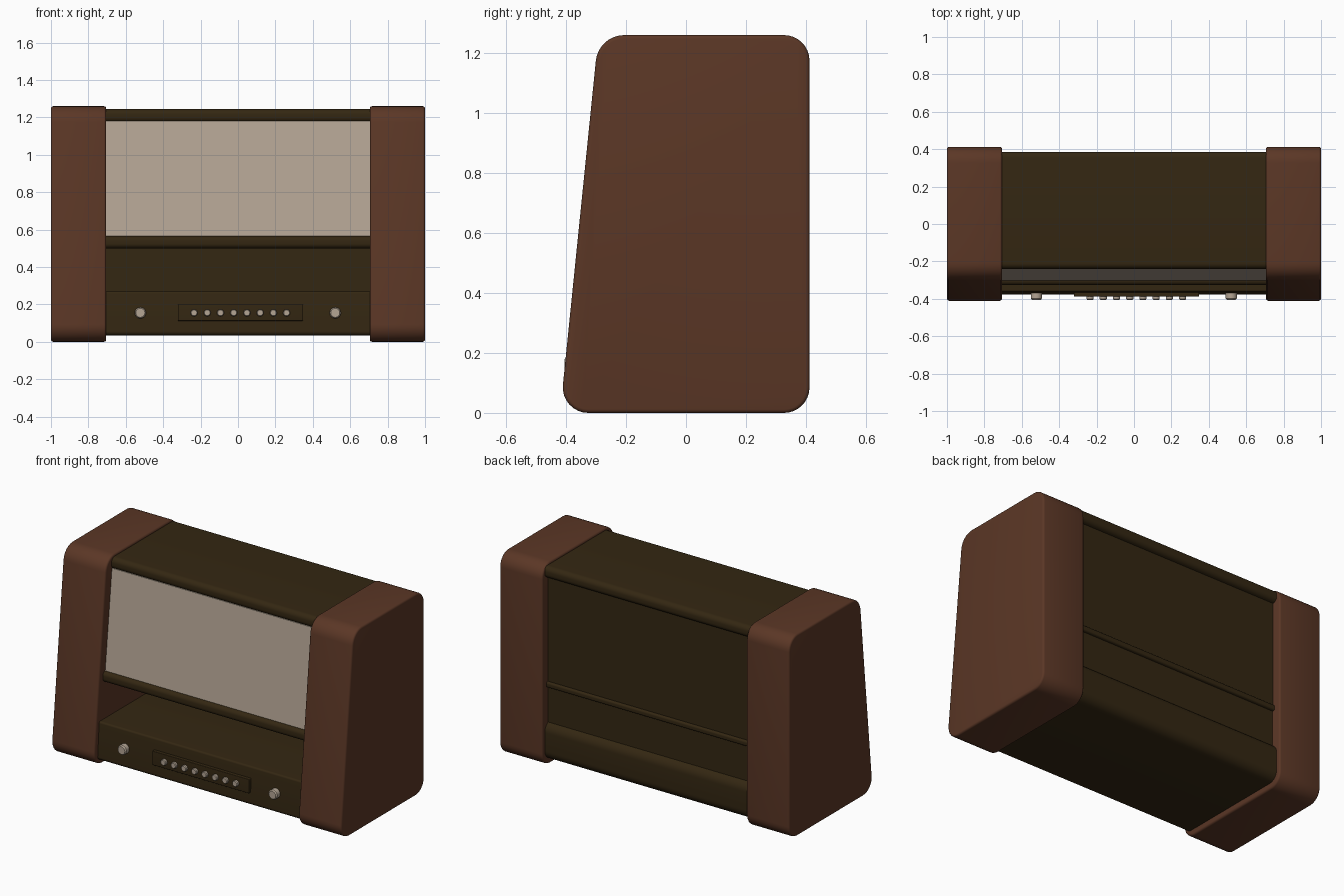
import bpy, bmesh, math
from mathutils import Vector

if "Cube" in bpy.data.objects:
    bpy.data.objects.remove(bpy.data.objects["Cube"])


def material(name, rgb):
    m = bpy.data.materials.new(name)
    m.diffuse_color = (*rgb, 1)
    m.use_nodes = True
    m.node_tree.nodes["Principled BSDF"].inputs["Base Color"].default_value = m.diffuse_color
    return m


WOOD = material("reddish brown", (0.105, 0.038, 0.019))
DARK = material("dark olive brown", (0.034, 0.020, 0.006))
CREAM = material("warm cream", (0.46, 0.38, 0.30))


def rounded(points, n=8):
    """Round each (y, z, radius) corner of a polygon."""
    out = []
    for i, (y, z, r) in enumerate(points):
        p = Vector((y, z))
        if r == 0:
            out.append(p)
            continue
        a = (Vector(points[i - 1][:2]) - p).normalized()
        b = (Vector(points[(i + 1) % len(points)][:2]) - p).normalized()
        half = a.angle(b) / 2
        c = p + (a + b).normalized() * (r / math.sin(half))
        s = p + a * (r / math.tan(half)) - c
        e = p + b * (r / math.tan(half)) - c
        sweep = s.angle(e)
        for k in range(n + 1):
            t = k / n
            out.append(c + (s * math.sin((1 - t) * sweep) + e * math.sin(t * sweep)) / math.sin(sweep))
    return out


def finish(name, bm, mat):
    bmesh.ops.recalc_face_normals(bm, faces=bm.faces[:])
    me = bpy.data.meshes.new(name)
    bm.to_mesh(me)
    bm.free()
    me.materials.append(mat)
    for p in me.polygons:
        p.use_smooth = True
    me.set_sharp_from_angle(angle=math.radians(32))
    ob = bpy.data.objects.new(name, me)
    bpy.context.collection.objects.link(ob)
    return ob


def prism(name, points, x0, x1, mat, bevel=0.0):
    """Extrude a rounded y-z profile along x."""
    bm = bmesh.new()
    pts = rounded(points)
    caps = [[bm.verts.new((x, p.x, p.y)) for p in pts] for x in (x0, x1)]
    for c in caps:
        bm.faces.new(c)
    rims = [e for e in bm.edges]
    for i in range(len(pts)):
        j = (i + 1) % len(pts)
        bm.faces.new((caps[0][i], caps[0][j], caps[1][j], caps[1][i]))
    bmesh.ops.recalc_face_normals(bm, faces=bm.faces[:])
    if bevel:
        bmesh.ops.bevel(bm, geom=rims, offset=bevel, segments=3, profile=0.5, affect='EDGES')
    return finish(name, bm, mat)


def box(y0, y1, z0, z1, r):
    return [(y0, z0, r), (y1, z0, r), (y1, z1, r), (y0, z1, r)]


def button(name, x, z, y_back, y_front, r, seg):
    """Round button facing the front with a softened rim."""
    bm = bmesh.new()
    rings = []
    for y, rr in ((y_back, r), (y_front + r * .25, r), (y_front, r * .8)):
        rings.append([bm.verts.new((x + rr * math.cos(2 * math.pi * k / seg), y,
                                    z + rr * math.sin(2 * math.pi * k / seg))) for k in range(seg)])
    for a, b in zip(rings, rings[1:]):
        for k in range(seg):
            bm.faces.new((a[k], a[(k + 1) % seg], b[(k + 1) % seg], b[k]))
    bm.faces.new(rings[0])
    bm.faces.new(rings[-1])
    return finish(name, bm, CREAM)


# Thick wooden end cheeks with a leaning front
cheek = [(-0.42, 0, 0.085), (0.412, 0, 0.085), (0.412, 1.26, 0.085), (-0.292, 1.26, 0.095)]
prism("right_cheek", cheek, 0.705, 1.0, WOOD, 0.012)
prism("left_cheek", cheek, -1.0, -0.705, WOOD, 0.012)

# Upper housing, with trim rolls along its edges
W = 0.72
prism("upper_housing", [(-0.295, 0.51, 0), (0.355, 0.51, 0), (0.355, 1.235, 0), (-0.225, 1.235, 0)], -W, W, DARK)
prism("top_board", box(-0.24, 0.386, 1.172, 1.245, 0.03), -W, W, DARK)
prism("lower_front_trim", box(-0.327, -0.26, 0.5, 0.565, 0.025), -W, W, DARK)
prism("rear_trim", box(0.33, 0.37, 0.485, 0.52, 0.012), -W, W, DARK)

# Cream speaker panel
prism("speaker_panel", [(-0.304, 0.555, 0), (-0.25, 0.555, 0), (-0.19, 1.18, 0), (-0.236, 1.18, 0)], -0.71, 0.71, CREAM)

# Open slot is closed by the back panel, above the base
prism("back_panel", box(0.32, 0.352, 0.2, 0.53, 0), -W, W, DARK)
prism("base", [(-0.378, 0.035, 0.02), (0.386, 0.035, 0.06), (0.386, 0.27, 0.06), (-0.362, 0.27, 0.012)], -W, W, DARK)

# Control strip with push buttons and two knobs
prism("button_strip", box(-0.388, -0.35, 0.112, 0.2, 0.004), -0.322, 0.348, DARK, 0.004)
for i in range(8):
    button(f"push_button_{i + 1}", -0.235 + i * 0.0707, 0.155, -0.37, -0.405, 0.019, 16)
for side, x in (("left", -0.522), ("right", 0.52)):
    button(f"{side}_knob", x, 0.155, -0.36, -0.405, 0.03, 24)
